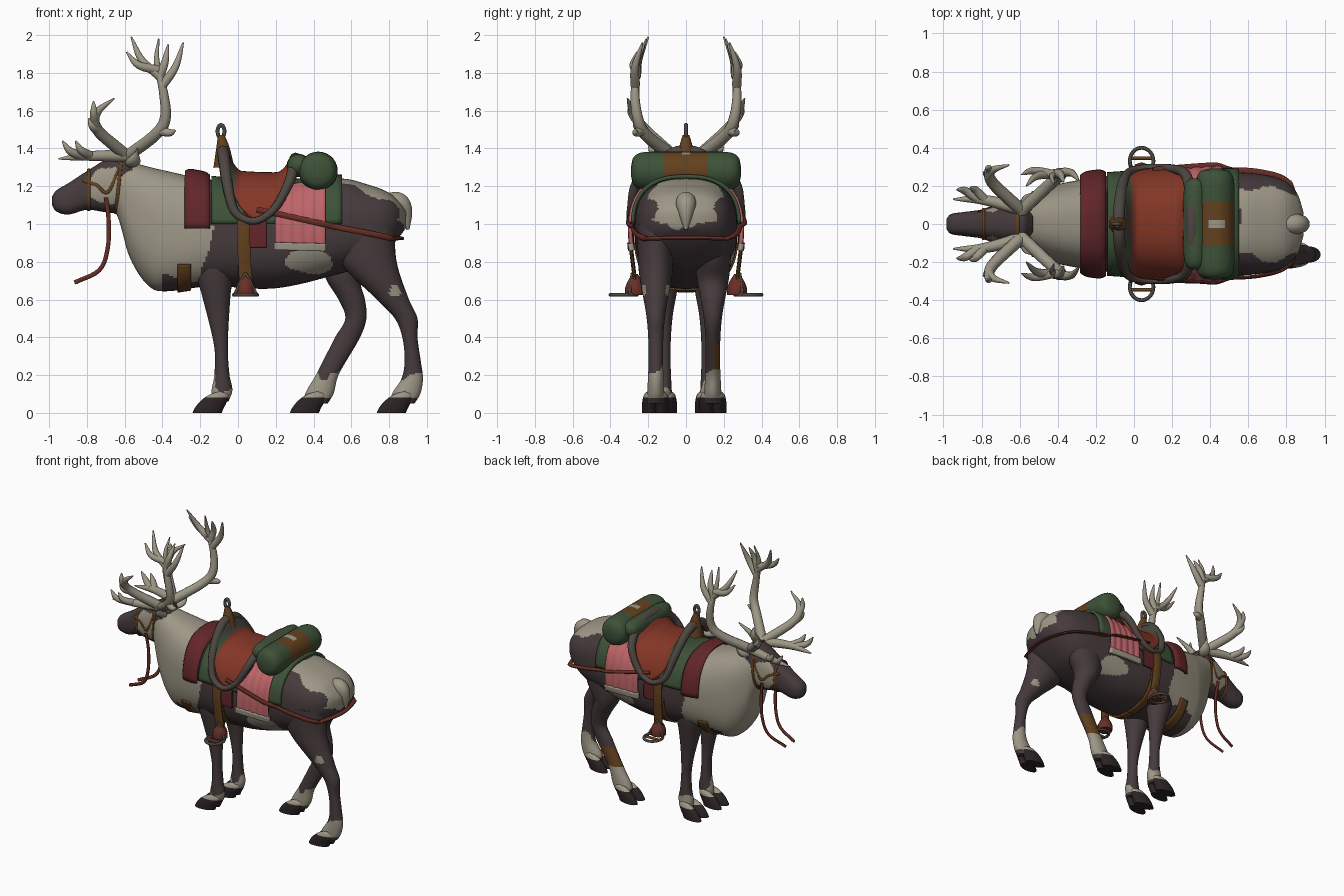
import bpy, math
from mathutils import Vector, noise

if "Cube" in bpy.data.objects:
    bpy.data.objects.remove(bpy.data.objects["Cube"])

COL = dict(dark_fur=(.062, .043, .045), cream=(.34, .31, .24), hoof_black=(.025, .017, .018),
           seat_red=(.23, .037, .019), dark_red=(.125, .019, .022), green=(.047, .084, .04),
           leather=(.125, .053, .013), pink=(.52, .13, .14), metal=(.075, .062, .053), rust=(.14, .028, .019))
MAT = {}
for k, c in COL.items():
    MAT[k] = bpy.data.materials.new(k)
    MAT[k].diffuse_color = (*c, 1)


def make(name, verts, faces, rule, solid=0):
    """Mesh object; rule is a colour name or a function of the face centre."""
    me = bpy.data.meshes.new(name)
    me.from_pydata([tuple(v) for v in verts], [], faces)
    slots = []
    for p in me.polygons:
        k = rule(p.center) if callable(rule) else rule
        if k not in slots:
            slots.append(k)
            me.materials.append(MAT[k])
        p.material_index = slots.index(k)
        p.use_smooth = True
    me.set_sharp_from_angle(angle=math.radians(50))
    ob = bpy.data.objects.new(name, me)
    bpy.context.collection.objects.link(ob)
    if solid:
        m = ob.modifiers.new("thickness", 'SOLIDIFY')
        m.thickness, m.offset = solid, 0


def loft(name, rings, rule, loop=False):
    n, m = len(rings[0]), len(rings)
    faces = [(i * n + j, i * n + (j + 1) % n, (i + 1) % m * n + (j + 1) % n, (i + 1) % m * n + j)
             for i in range(m if loop else m - 1) for j in range(n)]
    if not loop:
        faces += [tuple(range(n))[::-1], tuple(range((m - 1) * n, m * n))]
    make(name, [v for r in rings for v in r], faces, rule)


def circle(n):
    return [math.tau * i / n for i in range(n)]


def interp(keys, t):
    """Smooth curve through keys; the first number of each key is the parameter."""
    t = min(max(t, keys[0][0]), keys[-1][0])
    i = max(j for j in range(len(keys) - 1) if keys[j][0] <= t)
    a, b, p, q = keys[i], keys[i + 1], keys[max(i - 1, 0)], keys[min(i + 2, len(keys) - 1)]
    h = b[0] - a[0]
    u = (t - a[0]) / h
    out = []
    for k in range(1, len(a)):
        m0 = (b[k] - p[k]) / (b[0] - p[0]) * h
        m1 = (q[k] - a[k]) / (q[0] - a[0]) * h
        out.append((2*u**3 - 3*u*u + 1)*a[k] + (u**3 - 2*u*u + u)*m0 + (3*u*u - 2*u**3)*b[k] + (u**3 - u*u)*m1)
    return out


def tube(name, pts, rad, rule, flat=1, loop=False, sub=5, n=10):
    """Smooth tube; rad is a radius or a function of 0..1; flat thins it along its first normal."""
    src = pts[-2:] + pts + pts[:3] if loop else pts
    keys = [(i, *p) for i, p in enumerate(src)]
    t0, cnt = (2, len(pts) * sub) if loop else (0, (len(pts) - 1) * sub + 1)
    P = [Vector(interp(keys, t0 + i / sub)) for i in range(cnt)]
    N, rings = None, []
    for i, c in enumerate(P):
        T = (P[(i + 1) % cnt] - P[i - 1]) if loop else (P[min(i + 1, cnt - 1)] - P[max(i - 1, 0)])
        T.normalize()
        if N is None:
            N = Vector((0, 1, 0)) if abs(T.y) < .8 else Vector((0, 0, 1))
        N = (N - T * T.dot(N)).normalized()
        B, r = T.cross(N), rad(i / (cnt - 1)) if callable(rad) else rad
        rings.append([c + N * (r * flat * math.cos(w)) + B * (r * math.sin(w)) for w in circle(n)])
    loft(name, rings, rule, loop)


# Body and head sections: x, top z, bottom z, half width
BODY = [(-.68, 1.33, 1.12, .07), (-.63, 1.345, 1.02, .105), (-.58, 1.335, .84, .135), (-.5, 1.31, .7, .175),
        (-.42, 1.29, .645, .205), (-.15, 1.235, .67, .25), (.2, 1.21, .66, .268), (.55, 1.24, .74, .27),
        (.7, 1.205, .79, .255), (.8, 1.165, .87, .22), (.86, 1.11, .94, .155), (.89, 1.07, .98, .06)]
HEAD = [(-.985, 1.145, 1.1, .025), (-.965, 1.175, 1.068, .05), (-.9, 1.215, 1.05, .062), (-.8, 1.28, 1.075, .075),
        (-.65, 1.37, 1.06, .105), (-.58, 1.385, 1.1, .1), (-.53, 1.33, 1.16, .06)]
spow = lambda v, e: math.copysign(abs(v) ** e, v)


def surf(S, x, a, off=0, lift=0):
    """Point on a lofted shape at x, angle a from the top."""
    t, b, w = interp(S, x)
    c, h = math.cos(a), (t - b) / 2
    return Vector((x, spow(math.sin(a), .8) * (w + off), (t + b) / 2 + spow(c, .8) * (h + off) + lift * max(0, c) ** 2))


def angle(x, z):
    t, b, w = interp(BODY, x)
    return math.acos(spow(min(1, max(-1, (2 * z - t - b) / (t - b))), 1.25))


def hull(name, S, rule, n, m):
    x0, x1 = S[0][0], S[-1][0]
    loft(name, [[surf(S, x0 + (x1 - x0) * i / n, w) for w in circle(m)] for i in range(n + 1)], rule)


def cover(name, x0, x1, zlo, rule, off, zhi=None, lift=lambda x: 0, thick=.02, nx=24, na=40):
    """Cloth lying on the body: over the back, or one piece per side when zhi is given."""
    for s in ((0,) if zhi is None else (-1, 1)):
        vs = []
        for i in range(nx + 1):
            x = x0 + (x1 - x0) * i / nx
            o = off(x) if callable(off) else off
            e = angle(x, zlo(x) if callable(zlo) else zlo)
            a0, a1 = (-e, e) if not s else (s * angle(x, zhi), s * e)
            vs += [surf(BODY, x, a0 + (a1 - a0) * j / na, o, lift(x)) for j in range(na + 1)]
        k = na + 1
        fs = [(i*k + j, i*k + j + 1, (i + 1)*k + j + 1, (i + 1)*k + j) for i in range(nx) for j in range(na)]
        make(name, vs, fs, rule, thick)


# Piebald coat
def coat(c):
    n = noise.noise(c * 6) * .06
    if c.x < -.56 and c.z > 1.28:
        return 'dark_fur'
    if c.x < -.16 + n - .05 * (c.z > 1):
        return 'dark_fur' if c.x > -.4 and c.z < .72 + n else 'cream'
    rump = c.x > .56 + n and abs(c.y) < .19 + n and c.z > 1.14 - .55 * max(0, c.x - .65) + n
    belly = math.hypot((c.x - .38) / .13, (c.z - .8) / .06) < 1 + 6 * n
    return 'cream' if rump or belly else 'dark_fur'


def face(c):
    n = noise.noise(c * 14) * .03
    cheek = math.hypot(c.x + .7, (c.z - 1.2) * .9) < .088 + n and abs(c.y) > .045
    return 'cream' if cheek or c.x > -.6 and c.z < 1.26 else 'dark_fur'


hull("body", BODY, coat, 130, 110)
hull("head", HEAD, face, 70, 72)
tube("tail", [(.78, 0, 1.12), (.85, 0, 1.115), (.885, 0, 1.06), (.9, 0, .97)],
     lambda t: .008 + .046 * math.sin(math.pi * min(1, .25 + .75 * t)), 'cream')

# Legs: z, x, radius along x; the sideways radius follows one shared rule
FRONT = [(.06, -.095, .045), (.12, -.085, .055), (.2, -.085, .04), (.35, -.09, .036), (.62, -.115, .075), (.75, -.125, .1), (1, -.13, .09)]
HIND_NEAR = [(.05, .875, .06), (.1, .89, .075), (.18, .922, .057), (.27, .925, .043), (.4, .91, .04),
             (.5, .89, .06), (.6, .82, .085), (.8, .69, .15), (1, .67, .16)]
HIND_FAR = [(.05, .415, .06), (.1, .43, .075), (.2, .472, .06), (.4, .58, .066), (.5, .624, .056),
            (.6, .602, .07), (.7, .56, .09), (.8, .57, .13), (1, .62, .15)]
SIDE = [(.05, .048), (.3, .038), (.5, .048), (.75, .09), (1, .1)]


def sock(c):
    n = noise.noise(c * 12) * .07
    if .23 < c.z < .36 and c.y > .145 and c.x > .3:
        return 'leather'
    top = .14 if c.x < .2 else .22
    return 'cream' if .075 < c.z < top + n or math.hypot(c.x - .83, c.z - .645) < .03 else 'dark_fur'


for name, keys, y in (("front_leg", FRONT, -.12), ("front_leg", FRONT, .12), ("hind_leg", HIND_NEAR, -.16), ("hind_leg", HIND_FAR, .142)):
    rings = []
    for i in range(101):
        z = keys[0][0] + (1 - keys[0][0]) * i / 100
        (x, rx), (ry,) = interp(keys, z), interp(SIDE, z)
        rings.append([(x + rx * math.cos(w), y + ry * math.sin(w), z) for w in circle(32)])
    loft(name, rings, sock)
    for d in (-1, 1):  # cloven toes spread forward toward the ground
        rings = []
        for i in range(11):
            u = i / 10
            x, rx, ry = keys[1][1] - .078 * (1 - u ** 1.3), .073 * (1 - u ** 3) ** .5 + .004, .034 * (1 - u ** 3) ** .5 + .003
            rings.append([(x + rx * math.cos(w), y + d * (.036 - .008 * math.cos(w)) + ry * math.sin(w), .115 * u) for w in circle(20)])
        loft("hoof", rings, lambda c: 'cream' if c.z > .08 else 'hoof_black')

# Antlers: three beams, and tines given as beam, position along it, tip
BEAMS = [[(-.6, .06, 1.35), (-.44, .21, 1.47), (-.385, .255, 1.56), (-.395, .27, 1.7), (-.43, .25, 1.86), (-.42, .21, 1.98)],
         [(-.6, .08, 1.37), (-.745, .22, 1.5), (-.745, .28, 1.59), (-.655, .31, 1.665)],
         [(-.57, .07, 1.36), (-.78, .125, 1.36), (-.95, .13, 1.345)]]
TINES = [(0, .7, -.565, .2, 1.99), (0, .74, -.59, .26, 1.91), (0, .64, -.29, .23, 1.96), (0, .7, -.37, .22, 1.95), (0, .25, -.33, .26, 1.495),
         (1, .45, -.765, .29, 1.65), (1, .3, -.79, .27, 1.56), (2, .6, -.93, .18, 1.44), (2, .5, -.86, .19, 1.44)]
for s in (-1, 1):
    paths = [([Vector(p) for p in b], .029) for b in BEAMS]
    for b, t, *tip in TINES:
        keys = [(i, *p) for i, p in enumerate(BEAMS[b])]
        a, e = Vector(interp(keys, t * (len(keys) - 1))), Vector(tip)
        mid = a.lerp(e, .5) + Vector((.13 * (e.x - a.x), .02, -.12 * abs(e.x - a.x)))
        paths.append(([a, mid, e], .021))
    for p, r in paths:
        tube("antler", [(v.x, s * v.y, v.z) for v in p], lambda t: r * (1 - t ** 2.2) + .004, 'cream', sub=6)
    bulge = lambda t: .006 + .034 * math.sin(math.pi * min(1, t + .15))
    tube("ear", [(-.57, s * .07, 1.31), (-.55, s * .13, 1.34), (-.53, s * .17, 1.4)], bulge, 'cream', .6)

    # Bridle cheek strap and reins
    tube("cheek_strap", [surf(HEAD, x, s * a, .002) for x, a in ((-.82, 1.0), (-.75, 1.5), (-.69, 1.75), (-.63, 1.2))], .009, 'leather', .6)
    tube("rein", [(-.7, s * .095, 1.14), (-.685, s * .085, 1.02), (-.69, s * .08, .87), (-.735, s * .07, .755), (-.865, s * .05, .69)], .012, 'rust', .6)

    # Stirrup with a strap, a rounded guard and a half-round ring
    tube("stirrup_strap", [(.03, s * .29, 1.02), (.03, s * .293, .9), (.04, s * .27, .7)], .036, 'leather', .3)
    tube("stirrup_guard", [(.04, s * .27, z) for z in (.735, .68, .625)], lambda t: .014 + .04 * math.sin(1.9 * t), 'rust')
    ring = [(.04 + .062 * math.cos(w), s * (.33 + .07 * math.sin(w)), .625) for w in circle(12)]
    tube("stirrup_ring", ring, .01, 'metal', loop=True, sub=3, n=8)
    tube("stirrup_bar", [(-.02, s * .345, .625), (.1, s * .345, .625)], .009, 'leather')
    for e in (-1, 1):
        tube("stirrup_side", [(.04 + e * .06, s * .3, .625), (.04, s * .285, .74)], .008, 'metal', n=8)
for x, k in ((-.79, 0), (-.63, .02)):
    tube("bridle_band", [surf(HEAD, x + k * math.cos(a), a, .002) for a in circle(16)], .009, 'leather', .6, loop=True, sub=3)

# Cloths, pad, girths and side pouches
cover("front_collar", -.275, -.155, .975, 'dark_red', lambda x: .03 - .015 * (abs(x + .215) / .06) ** 4, thick=.022)
cover("saddle_pad", -.14, .55, 1.0, 'green', .012)
cover("front_girth", -.32, -.25, .62, 'leather', .006, zhi=.79, thick=.012, nx=4)
cover("girth", 0, .06, .62, 'leather', .006, zhi=.9, thick=.012, nx=4)
cover("side_flap", .03, .15, .88, 'dark_red', .016, zhi=1.08, thick=.012)
cover("pouch", .2, .46, .9, 'pink', lambda x: .022 + .003 * math.sin((x - .2) * 110), zhi=1.19, thick=.02, nx=48)
cover("pouch_trim", .19, .465, .87, 'cream', .027, zhi=.905, thick=.03, na=6)

# Saddle: seat with dark ends, rim, horn with ring
cover("seat", -.06, .29, lambda x: 1.01 + .16 * ((x - .12) / .17) ** 2,
      lambda c: 'green' if c.x < -.025 and abs(c.y) > .1 else 'metal' if c.x < -.025 or c.x > .27 else 'seat_red', .024, nx=36,
      lift=lambda x: .03 + .1 * max(0, (.02 - x) / .08) ** 2 + .08 * max(0, (x - .2) / .09) ** 2)
half = [(-.075, .11, 1.345), (-.055, .225, 1.2), (-.02, .275, 1.07), (.05, .293, 1.02), (.12, .296, 1.025),
        (.2, .29, 1.09), (.27, .26, 1.22), (.3, .14, 1.325)]
tube("saddle_rim", [(-.08, 0, 1.385)] + half + [(.305, 0, 1.345)] + [(x, -y, z) for x, y, z in half[::-1]],
     lambda t: .026 + .007 * math.cos(2 * math.tau * t), 'metal', loop=True)
tube("saddle_horn", [(-.075, 0, 1.3), (-.08, 0, 1.4), (-.09, 0, 1.47)], lambda t: .058 - .04 * t, 'leather')
tube("horn_ring", [(-.09 + .018 * math.cos(w), 0, 1.49 + .034 * math.sin(w)) for w in circle(10)], .011, 'metal', loop=True, sub=3)


# Bedroll with leather wrap and pale buckle patch
def roll(c):
    if abs(c.y) > .115:
        return 'green'
    return 'cream' if abs(c.y) < .024 and .385 < c.x < .48 and c.z > 1.3 else 'leather'


tube("bedroll", [(.425, y, 1.28) for y in (-.29, 0, .29)], lambda t: .03 + .073 * (1 - abs(2 * t - 1) ** 10) ** .5, roll, n=36, sub=40)
tube("cantle_pad", [(.32, y, 1.31) for y in (-.24, 0, .24)], lambda t: .02 + .042 * (1 - abs(2 * t - 1) ** 6) ** .5, 'green', n=20, sub=12)

# Strap round the rump, sloping down over pouches and thighs
side = []
for i in range(14):
    x = .1 + .72 * math.sin(math.pi / 2 * i / 13)
    p = surf(BODY, x, angle(x, 1.06 - .18 * (x - .1)), .036 if x < .48 else .012)
    p.y = max(p.y, .165 + .1 * max(0, 1 - ((x - .67) / .165) ** 2) ** .5 if x > .53 else 0)
    side.append(p)
side.append(Vector((.85, .11, .925)))
tube("rump_strap", [(p.x, -p.y, p.z) for p in side] + [(.865, 0, .925)] + side[::-1], .016, 'rust', .6)

for m in bpy.data.materials:
    if m.users and not m.is_grease_pencil:
        m.use_nodes = True
        m.node_tree.nodes["Principled BSDF"].inputs["Base Color"].default_value = m.diffuse_color
